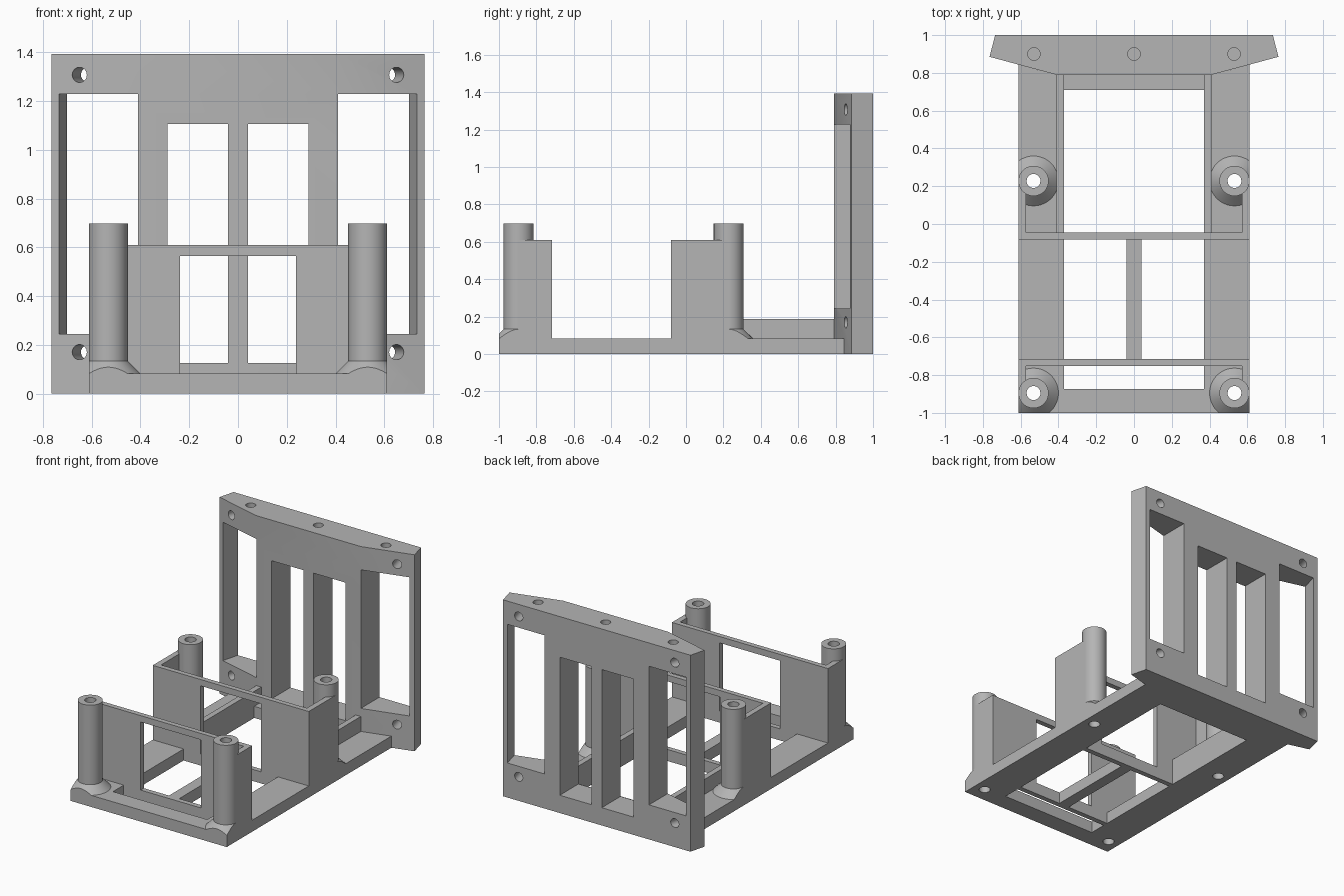
import bpy, bmesh, math
from mathutils import Vector, Matrix

old = bpy.data.objects.get("Cube")
if old:
    bpy.data.objects.remove(old, do_unlink=True)

grey = bpy.data.materials.new("plain grey")
grey.use_nodes = True
COLOUR = (0.46, 0.46, 0.46, 1)
grey.diffuse_color = COLOUR
grey.node_tree.nodes["Principled BSDF"].inputs["Base Color"].default_value = COLOUR


def finish(name, bm):
    bmesh.ops.recalc_face_normals(bm, faces=bm.faces)
    mesh = bpy.data.meshes.new(name)
    bm.to_mesh(mesh)
    bm.free()
    mesh.materials.append(grey)
    obj = bpy.data.objects.new(name, mesh)
    bpy.context.collection.objects.link(obj)
    return obj


def add_prism(bm, outline, z0, z1):
    """Extrude a plan outline from z0 up to z1."""
    face = bm.faces.new([bm.verts.new((x, y, z0)) for x, y in outline])
    up = bmesh.ops.extrude_face_region(bm, geom=[face])
    verts = [v for v in up["geom"] if isinstance(v, bmesh.types.BMVert)]
    bmesh.ops.translate(bm, verts=verts, vec=(0, 0, z1 - z0))


def add_box(bm, x0, x1, y0, y1, z0, z1):
    add_prism(bm, [(x0, y0), (x1, y0), (x1, y1), (x0, y1)], z0, z1)


def add_rod(bm, start, end, radius):
    start, end = Vector(start), Vector(end)
    axis = end - start
    turn = axis.to_track_quat("Z", "Y").to_matrix().to_4x4()
    bmesh.ops.create_cone(bm, cap_ends=True, segments=32, radius1=radius, radius2=radius,
                          depth=axis.length,
                          matrix=Matrix.Translation((start + end) / 2) @ turn)


def carve(obj, bm, operation="DIFFERENCE"):
    cutter = finish("cutter", bm)
    cutter.hide_render = True
    mod = obj.modifiers.new("carve", "BOOLEAN")
    mod.operation, mod.solver, mod.object = operation, "EXACT", cutter
    bpy.context.view_layer.objects.active = obj
    bpy.ops.object.modifier_apply(modifier=mod.name)
    bpy.data.objects.remove(cutter, do_unlink=True)


def smooth(obj):
    bpy.ops.object.select_all(action="DESELECT")
    obj.select_set(True)
    bpy.context.view_layer.objects.active = obj
    bpy.ops.object.shade_smooth_by_angle(angle=math.radians(30))


W = 0.612          # half width of the base
FLOOR = 0.082      # top of the base
WALL = 0.61        # top of the walls
IN = 0.37          # half width of the base openings
FRONT_Y, REAR_Y = -0.895, 0.228
POST_X, HOLE = 0.532, 0.037
T = 0.036          # wall thickness
SIDES = (("left", 1), ("right", -1))

# Base frame with its openings and screw holes
bm = bmesh.new()
add_prism(bm, [(-W, -1), (W, -1), (W, 0.844), (0.41, 0.79), (-0.41, 0.79), (-W, 0.844)], 0, FLOOR)
base = finish("base_frame", bm)
bm = bmesh.new()
add_box(bm, -IN, IN, -0.873, -0.752, -1, 1)
add_box(bm, -IN, IN, -0.045, 0.71, -1, 1)
for name, s in SIDES:
    add_box(bm, *sorted((s * 0.04, s * IN)), -0.716, -0.081, -1, 1)
    for y in (FRONT_Y, REAR_Y):
        add_rod(bm, (s * POST_X, y, -1), (s * POST_X, y, 1), HOLE)
carve(base, bm)
smooth(base)

# Two cross walls, each with a central window and side returns to the posts
for place, y, post_y, way in (("front", -0.752, FRONT_Y, -1), ("rear", -0.081, REAR_Y, 1)):
    bm = bmesh.new()
    add_box(bm, -W, W, y, y + T, FLOOR, WALL)
    wall = finish(place + "_cross_wall", bm)
    bm = bmesh.new()
    add_box(bm, -0.237, 0.237, y - 1, y + 1, 0, 0.565)
    carve(wall, bm)
    start = y if way < 0 else y + T
    for name, s in SIDES:
        bm = bmesh.new()
        add_box(bm, *sorted((s * 0.572, s * W)), *sorted((start, post_y)), FLOOR, WALL)
        finish(f"{place}_{name}_side_wall", bm)

        # Hollow post with a flared foot, trimmed flush with the base
        bm = bmesh.new()
        profile = [(HOLE, FLOOR), (0.132, FLOOR), (0.08, 0.133), (0.08, 0.697), (HOLE, 0.697)]
        ring = [bm.verts.new((r, 0, z)) for r, z in profile]
        edges = [bm.edges.new((ring[i - 1], ring[i])) for i in range(len(ring))]
        bmesh.ops.spin(bm, geom=ring + edges, cent=(0, 0, 0), axis=(0, 0, 1),
                       angle=math.tau, steps=48)
        bmesh.ops.remove_doubles(bm, verts=bm.verts, dist=0.0001)
        bmesh.ops.translate(bm, verts=bm.verts, vec=(s * POST_X, post_y, 0))
        post = finish(f"{place}_{name}_post", bm)
        bm = bmesh.new()
        add_box(bm, -W, W, -1, 1, 0, 2)
        carve(post, bm, "INTERSECT")
        smooth(post)

# Low rails beside the rear opening
for name, s in SIDES:
    bm = bmesh.new()
    add_box(bm, *sorted((s * IN, s * 0.41)), -0.045, 0.79, FLOOR, 0.188)
    finish(name + "_rail", bm)

# Upright back panel with swept wings
bm = bmesh.new()
half = [(0.41, 0.79), (0.765, 0.885), (0.735, 1)]
add_prism(bm, half + [(-x, y) for x, y in reversed(half)], 0, 1.393)
panel = finish("back_panel", bm)
bm = bmesh.new()
for name, s in SIDES:
    # Centre slots and wing windows
    add_box(bm, *sorted((s * 0.04, s * 0.29)), 0.7, 1.1, 0.126, 1.105)
    add_prism(bm, [(s * 0.41, 0.7), (s * 0.779, 0.7), (s * 0.675, 1.1), (s * 0.41, 1.1)],
              0.245, 1.228)
    # Screw holes square to the wings
    for z in (0.17, 1.307):
        centre, run = Vector((s * 0.65, 0.854, z)), Vector((s * 0.052, -0.2, 0))
        add_rod(bm, centre + run, centre - run, 0.031)
# Blind holes in the top edge
for x in (-0.53, 0, 0.53):
    add_rod(bm, (x, 0.9, 1.28), (x, 0.9, 1.5), 0.033)
carve(panel, bm)
smooth(panel)
